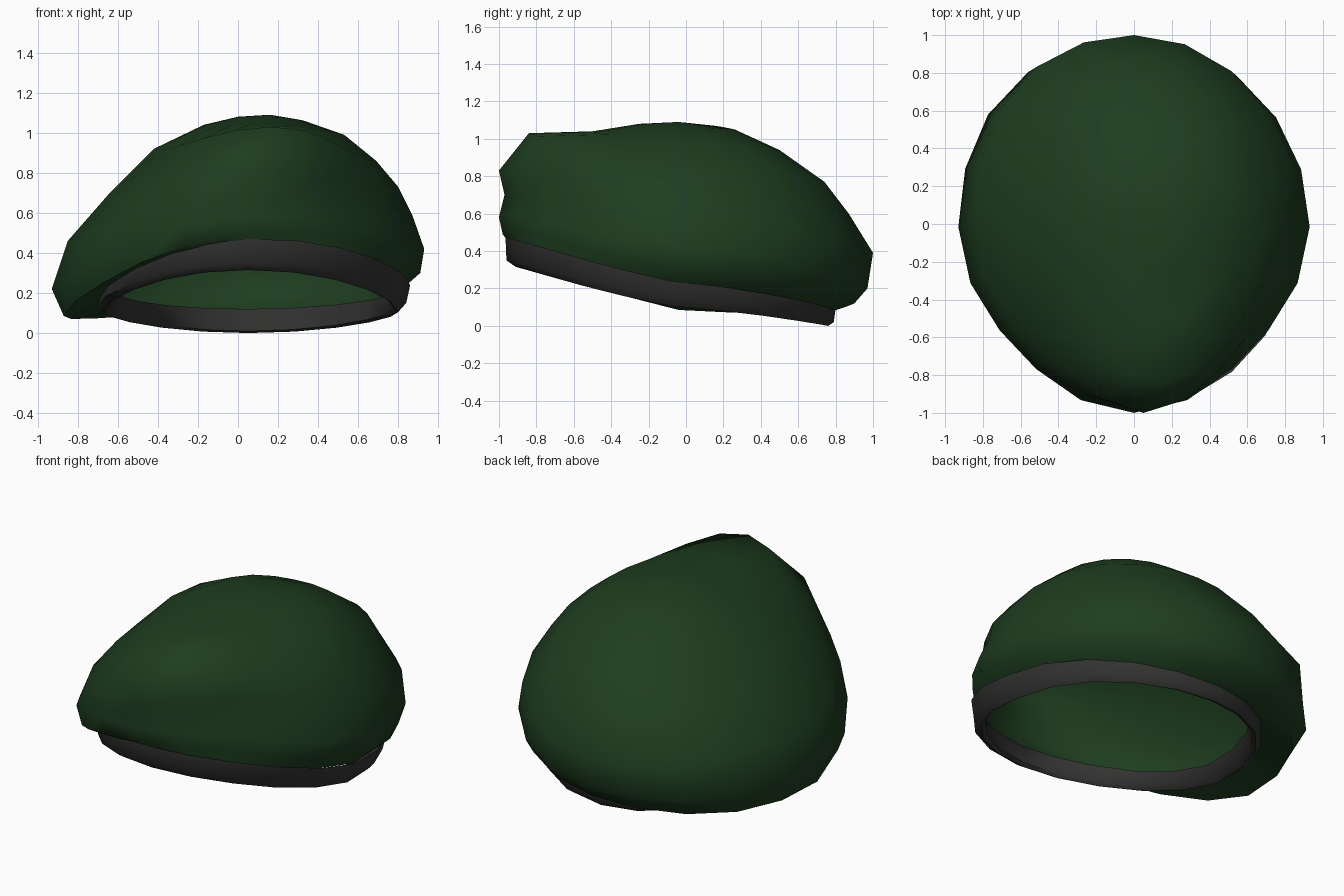
import bpy, bmesh, math

if "Cube" in bpy.data.objects:
    bpy.data.objects.remove(bpy.data.objects["Cube"])

SIDES = 20


def material(name, rgb):
    m = bpy.data.materials.new(name)
    m.diffuse_color = (*rgb, 1)
    m.use_nodes = True
    m.node_tree.nodes["Principled BSDF"].inputs["Base Color"].default_value = m.diffuse_color
    return m


def ring_points(front, right, back, left, x0, pinch, tilt):
    """Closed loop through four (distance, height) points, eased between them.
    pinch narrows the front diagonals, tilt makes the loop more planar."""
    pts = []
    y0 = (front[0] + back[0]) / 2
    f, r, b, l = front[1], right[1], back[1], left[1]
    for i in range(SIDES):
        t = 2 * math.pi * i / SIDES
        c, s = math.cos(t), math.sin(t)          # c > 0 front, s > 0 right
        fb = front if c > 0 else back
        rl = right if s > 0 else left
        diag = math.sin(2 * t) ** 2
        k = 1
        if c > 0:
            k = 1 - pinch * diag
        elif s < 0:
            k = 1 + 0.5 * pinch * diag           # fuller flop at back left
        eased = fb[1] * c * c + rl[1] * s * s
        planar = ((f + r + b + l) / 4 + (f - b) / 2 * c + (r - l) / 2 * s
                  + (f + b - r - l) / 4 * math.cos(2 * t))
        w = tilt * (1 if c > 0 else 0.4)
        pts.append((x0 + (rl[0] - x0) * abs(s) * k,
                    y0 + (fb[0] - y0) * abs(c) * k,
                    eased + (planar - eased) * w))
    return pts


def loft(name, rings, mat, apex=None, closed=False):
    bm = bmesh.new()
    loops = [[bm.verts.new(p) for p in ring_points(*r)] for r in rings]
    pairs = list(zip(loops, loops[1:]))
    if closed:
        pairs.append((loops[-1], loops[0]))
    for a, b in pairs:
        for i in range(SIDES):
            j = (i + 1) % SIDES
            bm.faces.new((a[i], a[j], b[j], b[i]))
    if apex:
        top = bm.verts.new(apex)
        for i in range(SIDES):
            bm.faces.new((loops[-1][i], loops[-1][(i + 1) % SIDES], top))
    if closed:
        bmesh.ops.recalc_face_normals(bm, faces=bm.faces[:])
    me = bpy.data.meshes.new(name)
    bm.to_mesh(me)
    bm.free()
    me.materials.append(mat)
    ob = bpy.data.objects.new(name, me)
    bpy.context.collection.objects.link(ob)
    bpy.ops.object.select_all(action='DESELECT')
    ob.select_set(True)
    bpy.context.view_layer.objects.active = ob
    bpy.ops.object.shade_smooth_by_angle(angle=math.radians(60))
    return ob


green = material("dark green wool", (0.0125, 0.046, 0.0135))
grey = material("charcoal trim", (0.033, 0.033, 0.032))

# Soft crown: raised peak at the front, flopping down on the left
loft("cap_crown", [
    ((-0.95, 0.45), (0.83, 0.23), (0.79, 0.08), (-0.66, 0.18), 0.06, 0.02, 1),
    ((-0.98, 0.49), (0.91, 0.30), (0.90, 0.12), (-0.87, 0.085), 0.01, 0.05, 1),
    ((-1.00, 0.58), (0.93, 0.42), (0.97, 0.20), (-0.93, 0.22), 0.00, 0.06, 0.6),
    ((-0.97, 0.70), (0.87, 0.59), (1.00, 0.39), (-0.85, 0.46), 0.00, 0.06, 0),
    ((-1.00, 0.83), (0.80, 0.73), (0.87, 0.60), (-0.64, 0.70), 0.05, 0.08, 0),
    ((-0.84, 1.03), (0.69, 0.86), (0.74, 0.77), (-0.42, 0.92), 0.16, 0.05, -0.6),
    ((-0.50, 1.04), (0.53, 0.99), (0.50, 0.94), (-0.17, 1.04), 0.16, 0.0, 0),
    ((-0.25, 1.08), (0.33, 1.06), (0.26, 1.05), (0.00, 1.08), 0.16, 0.0, 0),
], green, apex=(0.16, -0.04, 1.09))

# Tilted head band with a rolled lower edge
loft("head_band", [
    ((-0.91, 0.45), (0.79, 0.21), (0.75, 0.12), (-0.60, 0.20), 0.05, 0.02, 1),
    ((-0.965, 0.47), (0.86, 0.24), (0.80, 0.09), (-0.69, 0.20), 0.05, 0.02, 1),
    ((-0.96, 0.35), (0.84, 0.15), (0.79, 0.02), (-0.70, 0.13), 0.05, 0.02, 1),
    ((-0.91, 0.315), (0.80, 0.105), (0.76, 0.00), (-0.67, 0.105), 0.05, 0.02, 1),
    ((-0.89, 0.33), (0.78, 0.12), (0.74, 0.01), (-0.64, 0.12), 0.05, 0.02, 1),
], grey, closed=True)
